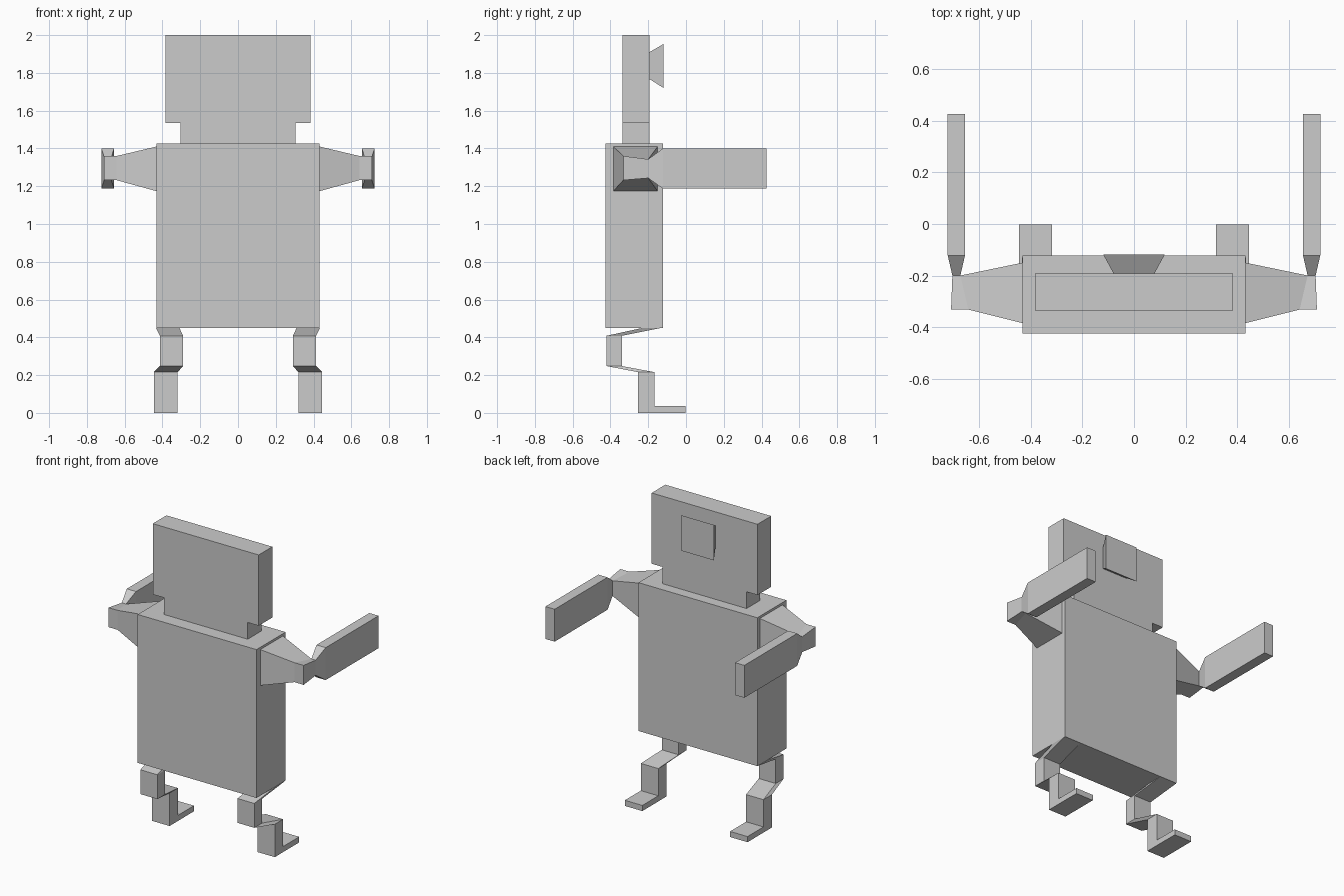
import bpy
import bmesh

cube = bpy.data.objects.get("Cube")
if cube:
    bpy.data.objects.remove(cube)

GREY = (0.6, 0.6, 0.6)
grey = bpy.data.materials.new("plain grey")
grey.use_nodes = True
grey.diffuse_color = (*GREY, 1)
grey.node_tree.nodes["Principled BSDF"].inputs["Base Color"].default_value = (*GREY, 1)


def flat(x0, x1, y0, y1, z):
    """Horizontal rectangular section."""
    return [(x0, y0, z), (x1, y0, z), (x1, y1, z), (x0, y1, z)]


def upright(x0, x1, z0, z1, y):
    """Upright section facing along y."""
    return [(x0, y, z0), (x1, y, z0), (x1, y, z1), (x0, y, z1)]


def loft(name, sections, mirrored=False):
    """Join four-cornered sections into one closed flat-faced solid."""
    bm = bmesh.new()
    rings = [[bm.verts.new(p) for p in s] for s in sections]
    for a, b in zip(rings, rings[1:]):
        for i in range(4):
            j = (i + 1) % 4
            bm.faces.new((a[i], a[j], b[j], b[i]))
    bm.faces.new(rings[0])
    bm.faces.new(rings[-1])
    bmesh.ops.recalc_face_normals(bm, faces=bm.faces)
    mesh = bpy.data.meshes.new(name)
    bm.to_mesh(mesh)
    bm.free()
    mesh.materials.append(grey)
    obj = bpy.data.objects.new(name, mesh)
    bpy.context.collection.objects.link(obj)
    if mirrored:
        obj.modifiers.new("Mirror", 'MIRROR')
    return obj


# Torso, neck and head
loft("torso", [flat(-.432, .432, -.425, -.123, z) for z in (.45, 1.425)])
loft("neck", [flat(-.305, .305, -.335, -.193, z) for z in (1.425, 1.535)])
loft("head", [flat(-.385, .385, -.335, -.193, z) for z in (1.535, 2)])

# Flared knob on the back of the head
loft("head_knob", [upright(-.079, .079, 1.767, 1.91, -.193),
                   upright(-.119, .119, 1.72, 1.953, -.119)])


def arm_section(x_front, x_back, y0, y1, front, back):
    """Section across the upper arm; front and back are (low, high) heights."""
    return [(x_front, y0, front[0]), (x_back, y1, back[0]),
            (x_back, y1, back[1]), (x_front, y0, front[1])]


# Tapered upper arms with a short elbow, then forearms reaching backward
wide, elbow_front, elbow_back = (1.174, 1.41), (1.232, 1.36), (1.243, 1.343)
loft("upper_arms", [arm_section(.432, .432, -.385, -.15, wide, wide),
                    arm_section(.643, .674, -.332, -.2, elbow_front, elbow_back),
                    arm_section(.71, .705, -.332, -.2, elbow_front, elbow_back)], True)
loft("forearms", [upright(.674, .705, 1.243, 1.343, -.2),
                  upright(.656, .723, 1.187, 1.4, -.122),
                  upright(.656, .723, 1.187, 1.4, .427)], True)

# Zigzag legs with flat feet
loft("legs", [flat(.31, .434, -.23, -.13, .45),
              flat(.291, .414, -.422, -.34, .408),
              flat(.291, .414, -.422, -.34, .248),
              flat(.319, .446, -.255, -.168, .216),
              flat(.319, .446, -.255, -.168, 0)], True)
loft("feet", [flat(.319, .446, -.168, -.002, z) for z in (0, .037)], True)
